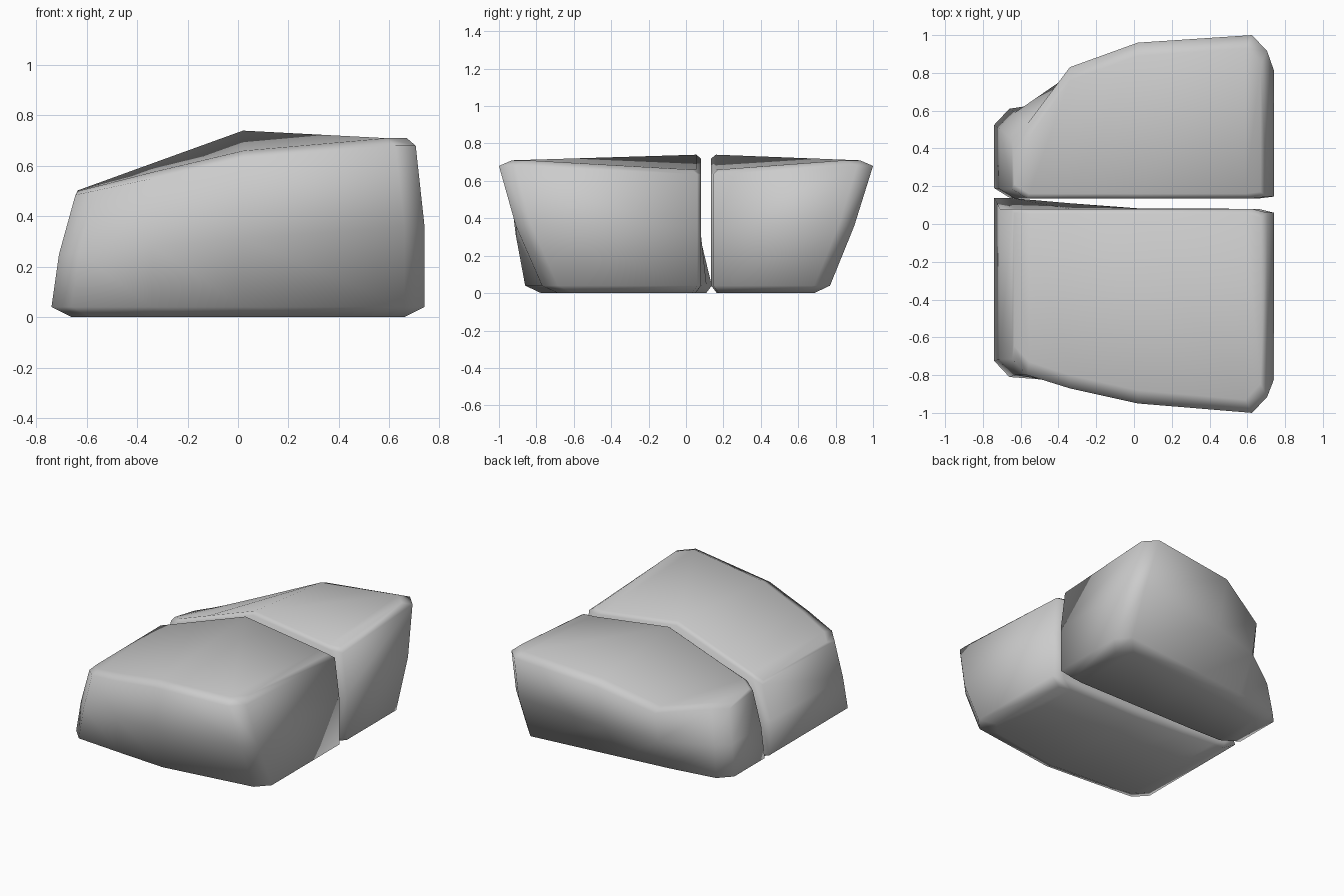
import bpy, bmesh

if "Cube" in bpy.data.objects:
    bpy.data.objects.remove(bpy.data.objects["Cube"])

OUTER_PULL, STEP = 0.085, 0.08


def ring(bm, x0, x1, inner, outer, z_in, z_out, pull):
    """Closed 12-point outline; inner/outer y and z given at left, mid-left, middle, right."""
    xs = [x0, x0 + STEP, -0.34, 0.02, x1 - STEP, x1]
    idx = [0, 0, 1, 2, 3, 3]
    side = 1 if outer[0] > inner[0] else -1
    t = STEP / (-0.34 - x0)
    pts_in, pts_out = [], []
    for k, (x, i) in enumerate(zip(xs, idx)):
        end = k in (0, 5)
        # keep the slope even next to the left corner
        zi, zo = [z[0] + (z[1] - z[0]) * t if k == 1 else z[i] for z in (z_in, z_out)]
        p = pull[0] if k == 0 else pull[1] if k == 5 else 0
        pts_in.append((x, inner[i] + side * p, zi))
        pts_out.append((x, outer[i] - side * OUTER_PULL * end, zo))
    return [bm.verts.new(p) for p in pts_in + pts_out[::-1]]


def cap(bm, r):
    for k in range(5):
        bm.faces.new((r[k], r[k + 1], r[10 - k], r[11 - k]))


def build_half(name, side, pull, edge_z, low, mid, top):
    bm = bmesh.new()
    flat = [0.0] * 4
    rim = [0.04] * 4
    wall_z = [0.25, 0.28, 0.31, 0.36]

    def shift(ys, d):
        return [y + d for y in ys]

    def out(ys):
        return [side * y for y in ys]

    rings = [
        # sole and lower rim
        ring(bm, -0.66, 0.66, shift(low[0], side * 0.03), shift(out(low[1]), -side * 0.085), flat, flat, pull),
        ring(bm, -0.74, 0.74, low[0], out(low[1]), rim, rim, pull),
        # side wall
        ring(bm, -0.71, 0.74, mid[0], out(mid[1]), wall_z, wall_z, pull),
        # upper rim and top
        ring(bm, -0.645, 0.705, top[0], out(top[1]),
             [0.485, 0.59, 0.72, 0.635], edge_z, pull),
        ring(bm, -0.635, 0.67, shift(top[0], side * 0.025), shift(out(top[1]), -side * 0.07),
             [0.503, 0.61, 0.74, 0.66], [z + d for z, d in zip(edge_z, (0.015, 0.025, 0.03, 0.03))], pull),
    ]
    for a, b in zip(rings, rings[1:]):
        for k in range(12):
            n = (k + 1) % 12
            bm.faces.new((a[k], a[n], b[n], b[k]))
    cap(bm, rings[0])
    cap(bm, rings[-1])
    bmesh.ops.recalc_face_normals(bm, faces=bm.faces)
    for f in bm.faces:
        f.smooth = True
    me = bpy.data.meshes.new(name)
    bm.to_mesh(me)
    bm.free()
    bpy.context.collection.objects.link(bpy.data.objects.new(name, me))


# front half: wide at the left end, inner wall flares at the lower left
build_half("front_half", -1, (0.0, 0.02), [0.485, 0.55, 0.63, 0.68],
           ([0.138, 0.11, 0.083, 0.08], [0.81, 0.835, 0.86, 0.77]),
           ([0.08, 0.08, 0.08, 0.08], [0.80, 0.845, 0.91, 0.91]),
           ([0.08] * 4, [0.80, 0.87, 0.95, 1.00]))

# back half: tapers strongly to the left end, outer edge dips there
build_half("back_half", 1, (0.05, 0.01), [0.455, 0.49, 0.63, 0.68],
           ([0.14, 0.135, 0.135, 0.135], [0.61, 0.66, 0.70, 0.77]),
           ([0.135] * 4, [0.59, 0.79, 0.87, 0.90]),
           ([0.135] * 4, [0.53, 0.83, 0.96, 1.00]))
